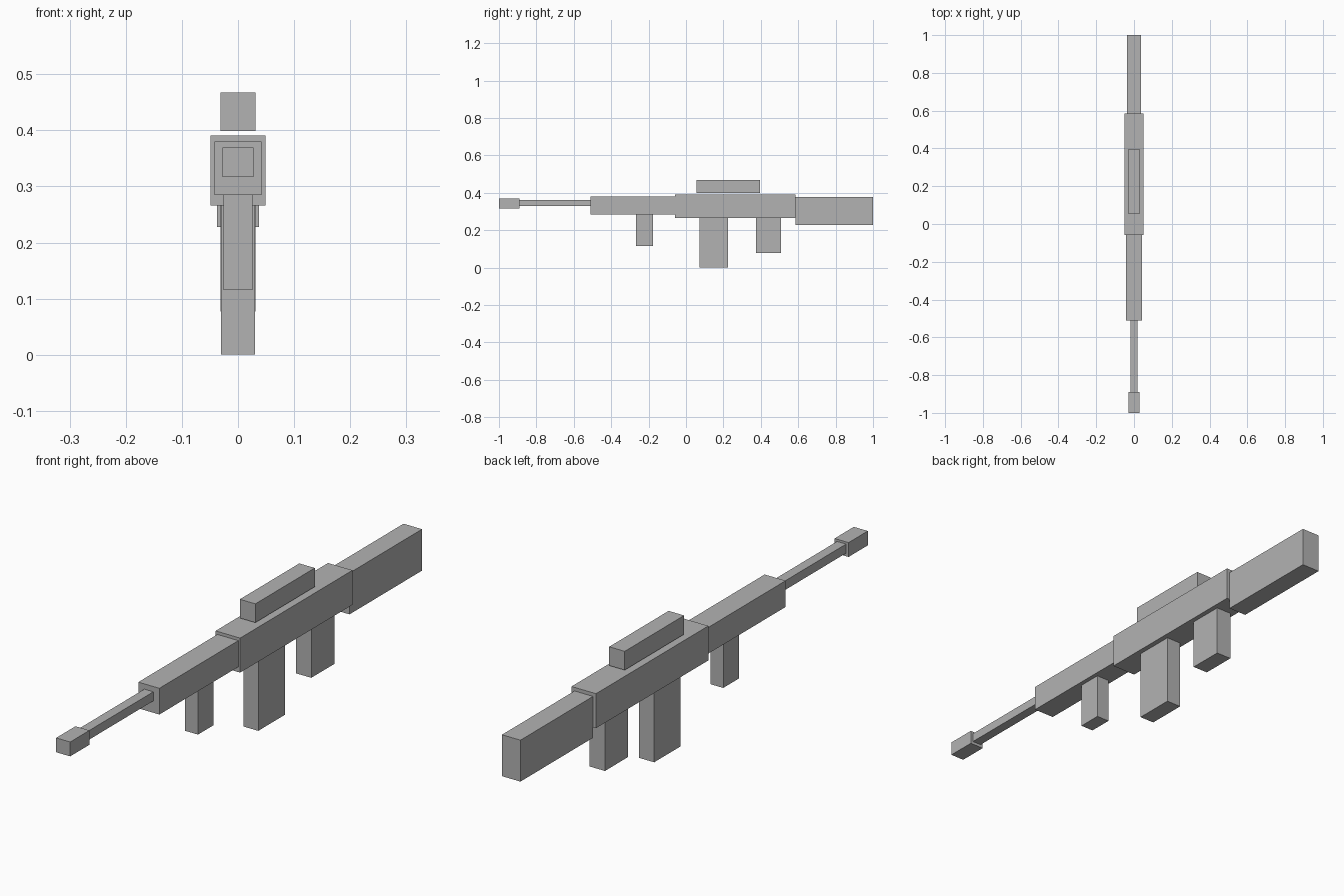
import bpy

if "Cube" in bpy.data.objects:
    bpy.data.objects.remove(bpy.data.objects["Cube"], do_unlink=True)

GREY = (0.45, 0.45, 0.45, 1.0)
grey = bpy.data.materials.new("plain_grey")
grey.use_nodes = True
grey.diffuse_color = GREY
grey.node_tree.nodes["Principled BSDF"].inputs["Base Color"].default_value = GREY


def block(name, half_width, y0, y1, z0, z1):
    """Box centred on x = 0, spanning y0..y1 and z0..z1."""
    bpy.ops.mesh.primitive_cube_add(size=1, location=(0, (y0 + y1) / 2, (z0 + z1) / 2))
    part = bpy.context.object
    part.name = name
    part.scale = (2 * half_width, y1 - y0, z1 - z0)
    bpy.ops.object.transform_apply(location=False, rotation=False, scale=True)
    part.data.materials.append(grey)


# Barrel line, front to back
block("muzzle", 0.028, -1.0, -0.89, 0.317, 0.369)
block("barrel", 0.018, -0.89, -0.51, 0.328, 0.361)
block("handguard", 0.042, -0.51, -0.058, 0.285, 0.38)
block("receiver", 0.049, -0.058, 0.585, 0.266, 0.391)
block("stock", 0.037, 0.585, 1.0, 0.228, 0.378)

# Sight floating above the receiver
block("scope", 0.031, 0.055, 0.395, 0.399, 0.467)

# Parts hanging below
block("foregrip", 0.026, -0.266, -0.176, 0.115, 0.285)
block("magazine", 0.03, 0.073, 0.225, 0.0, 0.266)
block("rear_grip", 0.031, 0.375, 0.508, 0.077, 0.266)
